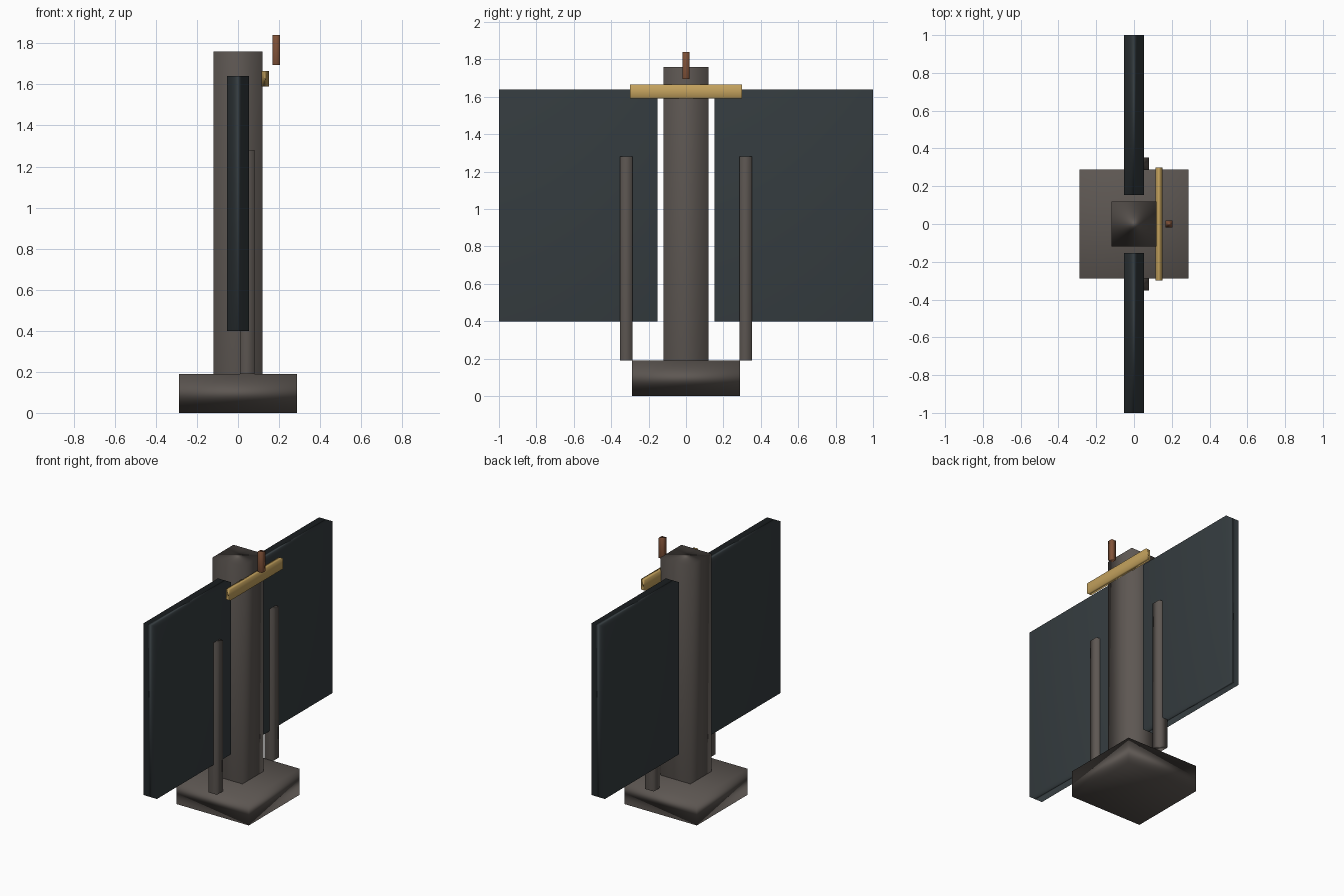
import bpy
import bmesh

if "Cube" in bpy.data.objects:
    bpy.data.objects.remove(bpy.data.objects["Cube"])


def material(name, rgb):
    m = bpy.data.materials.new(name)
    m.diffuse_color = (*rgb, 1.0)
    m.use_nodes = True
    m.node_tree.nodes["Principled BSDF"].inputs["Base Color"].default_value = m.diffuse_color
    return m


stone = material("warm_grey", (0.11, 0.095, 0.085))
slate = material("dark_slate", (0.035, 0.045, 0.05))
brass = material("brass", (0.55, 0.36, 0.11))
copper = material("copper", (0.22, 0.085, 0.04))


def box(name, xr, yr, zr, mat):
    """Soft-shaded box from its x, y and z ranges."""
    ranges = (xr, yr, zr)
    bm = bmesh.new()
    bmesh.ops.create_cube(bm, size=1.0)
    for v in bm.verts:
        v.co = [((a + b) / 2) + c * (b - a) for c, (a, b) in zip(v.co, ranges)]
    for f in bm.faces:
        f.smooth = True
    mesh = bpy.data.meshes.new(name)
    bm.to_mesh(mesh)
    bm.free()
    mesh.materials.append(mat)
    ob = bpy.data.objects.new(name, mesh)
    bpy.context.collection.objects.link(ob)
    # area-weighted normals keep large faces flat-looking
    ob.modifiers.new("weighted", 'WEIGHTED_NORMAL').weight = 50
    return ob


# plinth and central column
box("base", (-0.288, 0.288), (-0.288, 0.288), (0, 0.19), stone)
box("column", (-0.12, 0.12), (-0.12, 0.12), (0.19, 1.76), stone)

# side panels and thin posts, one per side
for side, s in (("left", -1), ("right", 1)):
    box(side + "_panel", (-0.053, 0.053), sorted((s * 0.153, s * 1.0)), (0.40, 1.64), slate)
    box(side + "_post", (0.01, 0.08), sorted((s * 0.285, s * 0.353)), (0.19, 1.28), stone)

# cross bar and small floating peg
box("cross_bar", (0.114, 0.15), (-0.3, 0.3), (1.59, 1.665), brass)
box("peg", (0.168, 0.205), (-0.018, 0.018), (1.695, 1.84), copper)
